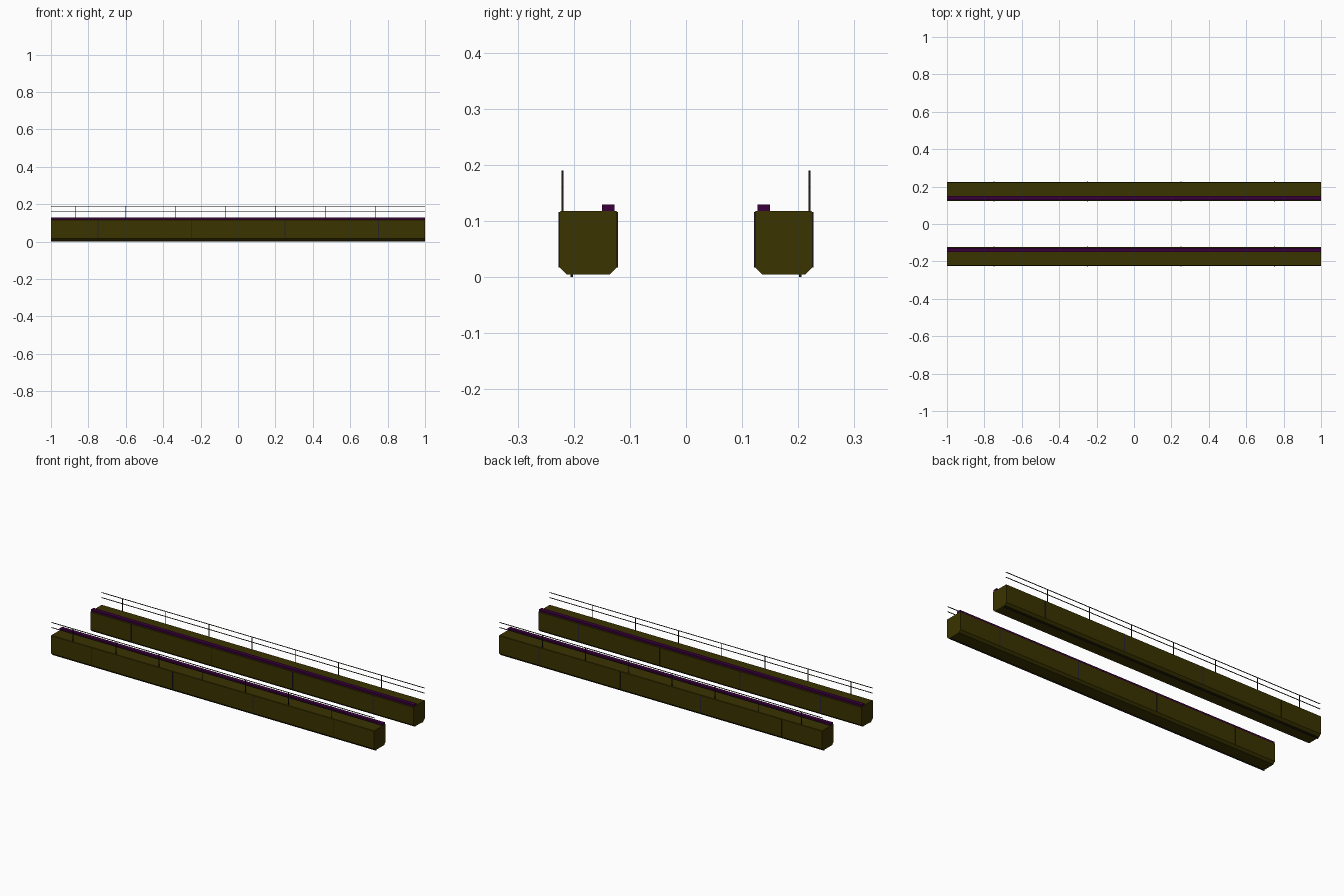
import bpy
import bmesh

cube = bpy.data.objects.get("Cube")
if cube:
    bpy.data.objects.remove(cube, do_unlink=True)


def material(name, rgb):
    m = bpy.data.materials.new(name)
    m.use_nodes = True
    col = (*rgb, 1)
    m.diffuse_color = col
    m.node_tree.nodes["Principled BSDF"].inputs["Base Color"].default_value = col
    return m


OLIVE = material("dark olive", (0.042, 0.033, 0.0))
PURPLE = material("deep purple", (0.042, 0.0, 0.042))
SLATE = material("dark slate", (0.020, 0.016, 0.028))
BROWN = material("blackened brown", (0.016, 0.012, 0.006))


def extrude_x(name, profile, x0, x1, mat):
    """Prism with a (y, z) profile running from x0 to x1."""
    bm = bmesh.new()
    face = bm.faces.new([bm.verts.new((x0, y, z)) for y, z in profile])
    ext = bmesh.ops.extrude_face_region(bm, geom=[face])
    verts = [v for v in ext["geom"] if isinstance(v, bmesh.types.BMVert)]
    bmesh.ops.translate(bm, verts=verts, vec=(x1 - x0, 0, 0))
    bmesh.ops.recalc_face_normals(bm, faces=bm.faces)
    mesh = bpy.data.meshes.new(name)
    bm.to_mesh(mesh)
    bm.free()
    mesh.materials.append(mat)
    ob = bpy.data.objects.new(name, mesh)
    bpy.context.collection.objects.link(ob)
    return ob


def box(name, x0, x1, y0, y1, z0, z1, mat):
    return extrude_x(name, [(y0, z0), (y1, z0), (y1, z1), (y0, z1)], x0, x1, mat)


for side, s in (("front", -1), ("back", 1)):
    # Chamfered girder
    inner, outer, low, high, cut, nick = 0.123, 0.225, 0.0045, 0.118, 0.0125, 0.002
    girder = [(inner + cut, low), (outer - cut, low), (outer, low + cut),
              (outer, high - nick), (outer - nick, high), (inner + nick, high),
              (inner, high - nick), (inner, low + cut)]
    extrude_x(side + "_girder", [(s * y, z) for y, z in girder], -1, 1, OLIVE)

    # Running rail on the inner edge and cable under the girder
    box(side + "_running_rail", -1, 1, s * 0.127, s * 0.150, high, 0.129, PURPLE)
    box(side + "_cable", -1, 1, s * 0.201, s * 0.206, 0, low, BROWN)

    # Joint strips on both girder walls
    for i in range(4):
        x = -0.749 + 0.5 * i
        for wall, y in (("inner", inner), ("outer", outer)):
            box(f"{side}_{wall}_joint_{i + 1}", x - 0.0025, x + 0.0025,
                s * (y - 0.002), s * (y + 0.002), low + cut, high - nick, SLATE)

    # Handrail with posts along the outer edge
    for name, z in (("mid", 0.160), ("top", 0.1885)):
        box(f"{side}_{name}_handrail", -1, 1, s * 0.2185, s * 0.2215,
            z - 0.0015, z + 0.0015, BROWN)
    for i in range(7):
        x = -0.869 + 0.2673 * i
        box(f"{side}_post_{i + 1}", x - 0.0015, x + 0.0015,
            s * 0.2185, s * 0.2215, high, 0.1885, BROWN)
